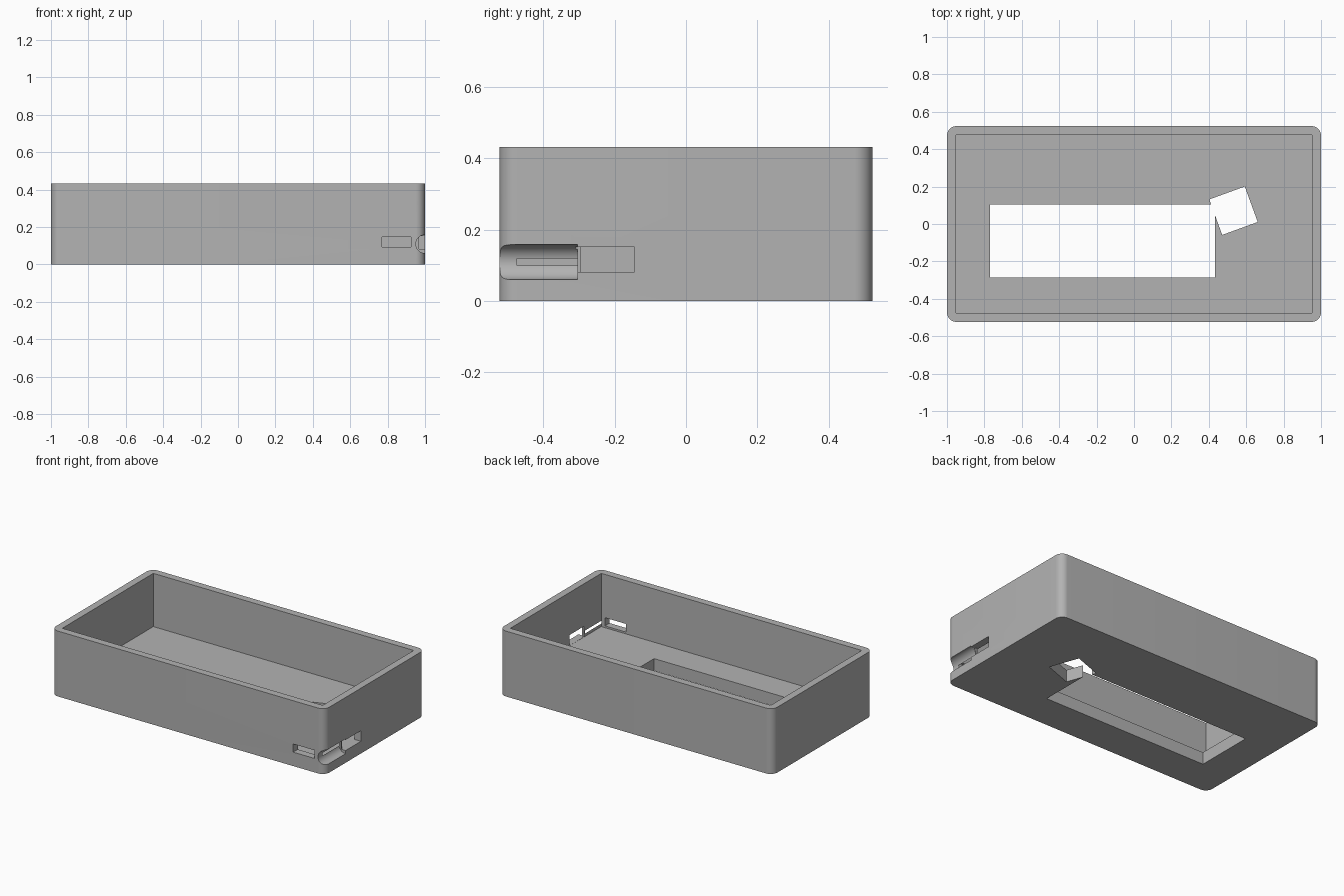
import bpy
import bmesh
from math import radians
from mathutils import Matrix, Vector

default = bpy.data.objects.get("Cube")
if default:
    bpy.data.objects.remove(default, do_unlink=True)

LENGTH, WIDTH, HEIGHT = 2.0, 1.046, 0.432
WALL, FLOOR, CORNER = 0.048, 0.08, 0.05

grey = bpy.data.materials.new("plain grey")
grey.use_nodes = True
colour = (0.45, 0.45, 0.45, 1)
grey.diffuse_color = colour
grey.node_tree.nodes["Principled BSDF"].inputs["Base Color"].default_value = colour


def add_object(name, bm):
    mesh = bpy.data.meshes.new(name)
    bm.to_mesh(mesh)
    bm.free()
    obj = bpy.data.objects.new(name, mesh)
    bpy.context.collection.objects.link(obj)
    mesh.materials.append(grey)
    return obj


def block(name, low, high, corner=0, turn=0):
    """Box between two corners, with optional rounded uprights and a turn about z."""
    low, high = Vector(low), Vector(high)
    bm = bmesh.new()
    bmesh.ops.create_cube(bm, size=1, matrix=Matrix.Translation((low + high) / 2)
                          @ Matrix.Rotation(radians(turn), 4, "Z")
                          @ Matrix.Diagonal((*(high - low), 1)))
    if corner:
        uprights = [e for e in bm.edges
                    if abs(e.verts[0].co.z - e.verts[1].co.z) > 0.1]
        bmesh.ops.bevel(bm, geom=uprights, offset=corner, segments=12,
                        profile=0.5, affect="EDGES")
    return add_object(name, bm)


def rod(name, x, z, radius, y0, y1):
    """Cylinder lying along y."""
    bm = bmesh.new()
    bmesh.ops.create_cone(bm, cap_ends=True, segments=64, radius1=radius,
                          radius2=radius, depth=y1 - y0,
                          matrix=Matrix.Translation((x, (y0 + y1) / 2, z))
                          @ Matrix.Rotation(radians(90), 4, "X"))
    return add_object(name, bm)


# Open tray with rounded outer corners
hx, hy = LENGTH / 2, WIDTH / 2
tray = block("enclosure_tray", (-hx, -hy, 0), (hx, hy, HEIGHT), CORNER)

cutters = [
    # Sharp-cornered interior
    block("interior_cutter", (WALL - hx, WALL - hy, FLOOR),
          (hx - WALL, hy - WALL, 1)),
    # Long window and turned square opening in the floor
    block("floor_window_cutter", (-0.77, -0.285, -0.1), (0.433, 0.105, 0.2)),
    block("square_opening_cutter", (0.431, -0.03, -0.1), (0.633, 0.172, 0.2), turn=20),
    # Slot through the front wall
    block("front_slot_cutter", (0.77, -0.6, 0.092), (0.925, -0.42, 0.146)),
    # Slot through the side wall, with a shallow step next to the groove
    block("side_slot_cutter", (0.9, -0.296, 0.081), (1.1, -0.145, 0.151)),
    block("side_step_cutter", (0.968, -0.31, 0.081), (1.1, -0.29, 0.151)),
    # Round groove along the side, open at the front
    rod("groove_cutter", 1.0, 0.109, 0.049, -0.6, -0.305),
]

for cutter in cutters:
    cutter.hide_render = True
    cut = tray.modifiers.new(cutter.name, "BOOLEAN")
    cut.operation = "DIFFERENCE"
    cut.solver = "EXACT"
    cut.object = cutter

# Bake the cuts, then drop the cutters
graph = bpy.context.evaluated_depsgraph_get()
baked = bpy.data.meshes.new_from_object(tray.evaluated_get(graph))
tray.modifiers.clear()
tray.data = baked
for cutter in cutters:
    bpy.data.objects.remove(cutter, do_unlink=True)

# Smooth corners and groove, sharp edges elsewhere
for obj in bpy.context.selected_objects:
    obj.select_set(False)
tray.select_set(True)
bpy.context.view_layer.objects.active = tray
bpy.ops.object.shade_smooth_by_angle(angle=radians(30))
